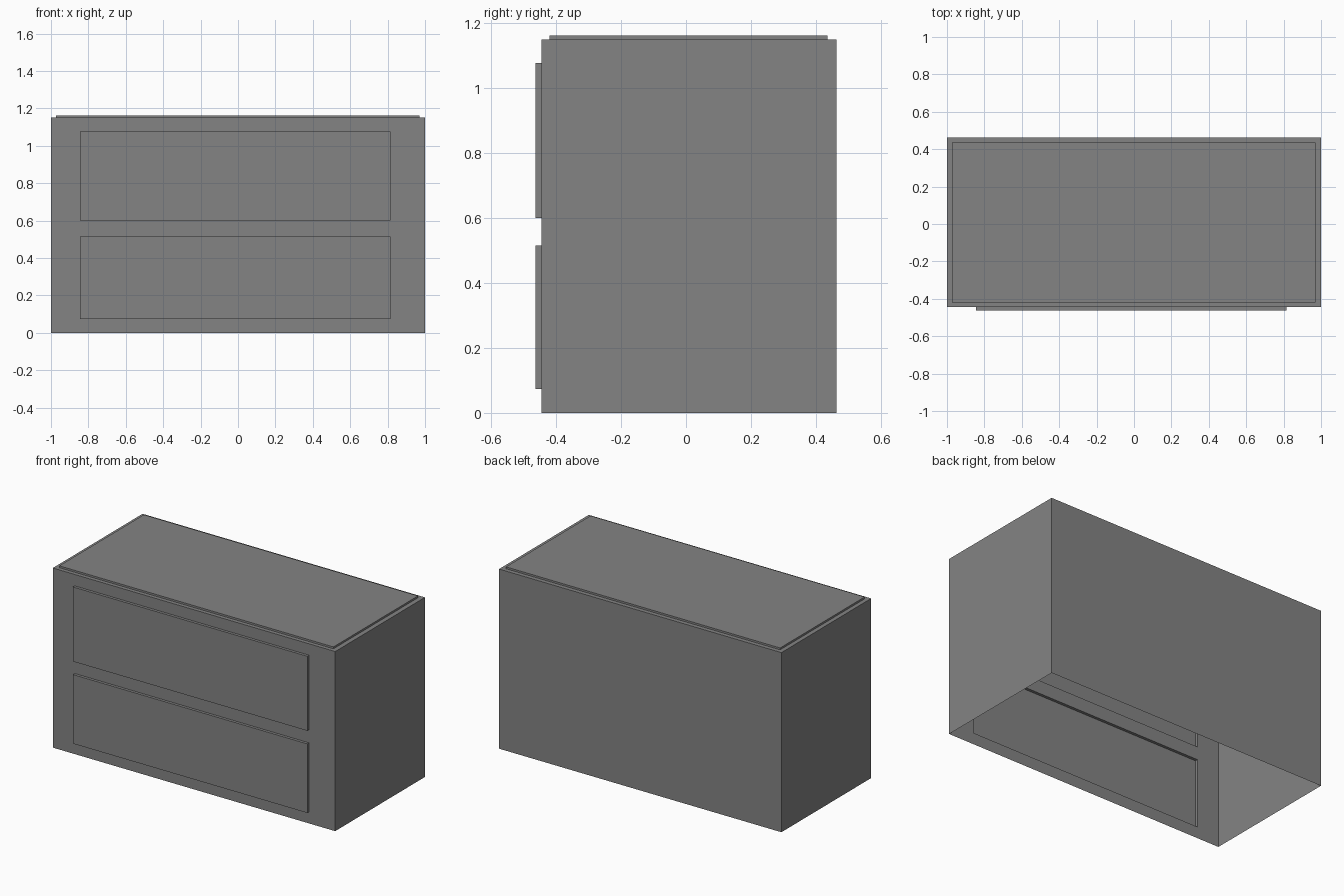
import bpy
import bmesh
from mathutils import Matrix, Vector

cube = bpy.data.objects.get("Cube")
if cube:
    bpy.data.objects.remove(cube, do_unlink=True)

# Single plain grey finish
grey = bpy.data.materials.new("plain grey")
grey.use_nodes = True
colour = (0.23, 0.23, 0.23, 1)
grey.diffuse_color = colour
grey.node_tree.nodes["Principled BSDF"].inputs["Base Color"].default_value = colour


def open_box(lo, hi, open_side):
    """Box between two corners, without the face pointing to open_side."""
    lo, hi = Vector(lo), Vector(hi)
    bm = bmesh.new()
    place = Matrix.Translation((lo + hi) / 2) @ Matrix.Diagonal((*(hi - lo), 1))
    bmesh.ops.create_cube(bm, size=1, matrix=place)
    bm.normal_update()
    gone = [f for f in bm.faces if f.normal.dot(Vector(open_side)) > 0.9]
    bmesh.ops.delete(bm, geom=gone, context='FACES')
    return bm


def cut_opening(bm, lo, hi, normal):
    """Cut a rectangular hole in the wall that faces along normal."""
    normal = Vector(normal)
    lo, hi = Vector(lo), Vector(hi)
    axes = [a for a in range(3) if abs(normal[a]) < 0.5]
    for axis in axes:
        for point in (lo, hi):
            wall = [f for f in bm.faces if f.normal.dot(normal) > 0.9]
            edges = {e for f in wall for e in f.edges}
            verts = {v for f in wall for v in f.verts}
            direction = Vector([float(a == axis) for a in range(3)])
            bmesh.ops.bisect_plane(bm, geom=wall + list(edges) + list(verts),
                                   plane_co=point, plane_no=direction)
            bm.normal_update()
    hole = [f for f in bm.faces if f.normal.dot(normal) > 0.9 and all(
        lo[a] < f.calc_center_median()[a] < hi[a] for a in axes)]
    bmesh.ops.delete(bm, geom=hole, context='FACES')


def finish(bm, name):
    mesh = bpy.data.meshes.new(name)
    bm.to_mesh(mesh)
    bm.free()
    mesh.materials.append(grey)
    obj = bpy.data.objects.new(name, mesh)
    bpy.context.collection.objects.link(obj)


FRONT, BACK, TOP = -0.445, 0.463, 1.15
UP, DOWN = (0, 0, 1), (0, 0, -1)
FORWARD, REARWARD = (0, -1, 0), (0, 1, 0)

# Raised hollow panels: name, low corner, high corner, direction they face
panels = [
    ("upper_drawer_front", (-0.845, -0.463, 0.6), (0.815, FRONT, 1.077), FORWARD, REARWARD),
    ("lower_drawer_front", (-0.845, -0.463, 0.074), (0.815, FRONT, 0.516), FORWARD, REARWARD),
    ("raised_top", (-0.972, -0.42, TOP), (0.97, 0.436, 1.162), UP, DOWN),
]

# Cabinet shell, open underneath, with an opening behind each panel
body = open_box((-1, FRONT, 0), (1, BACK, TOP), DOWN)
for name, lo, hi, facing, behind in panels:
    cut_opening(body, lo, hi, facing)
    finish(open_box(lo, hi, behind), name)
finish(body, "cabinet_body")
